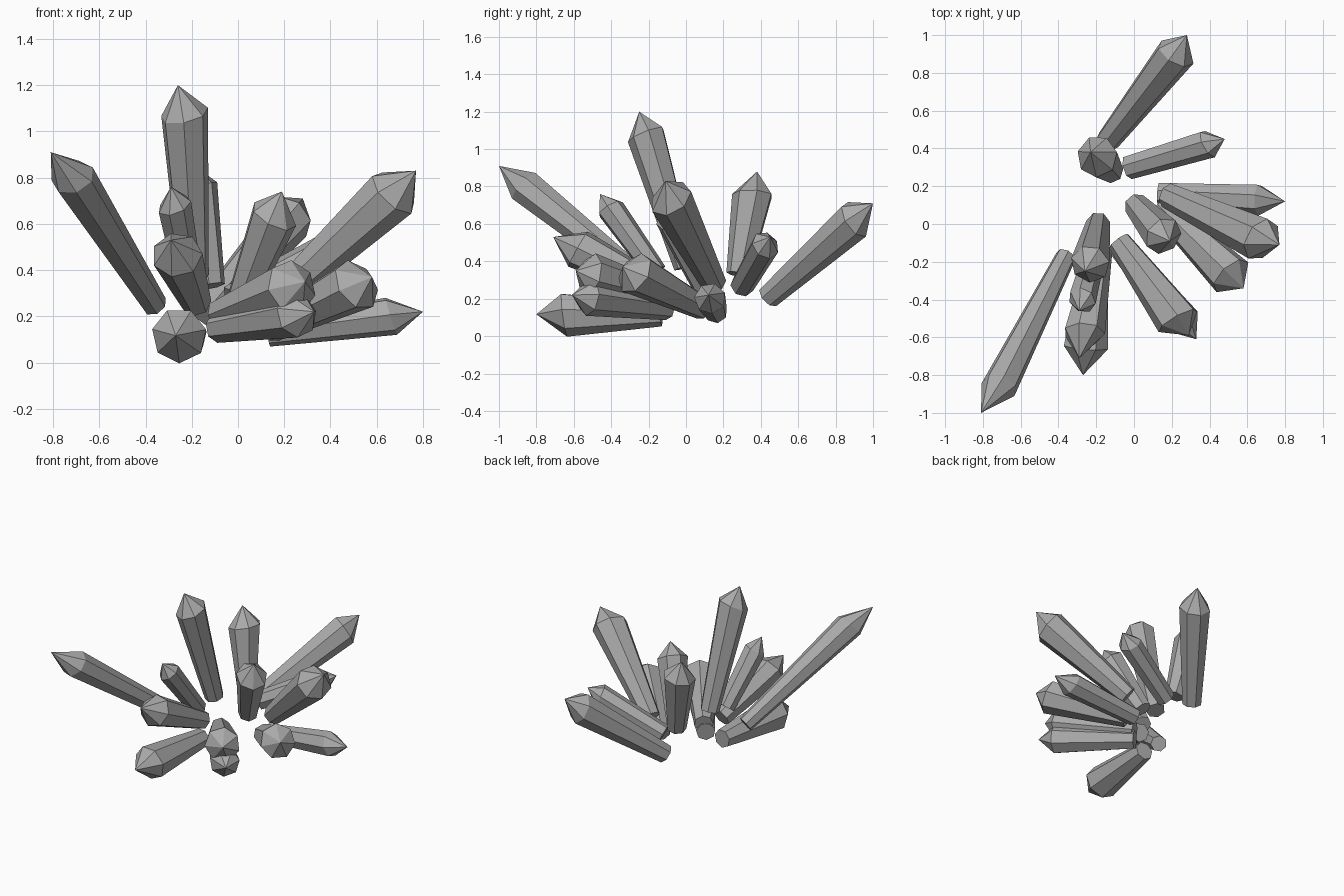
import bpy, bmesh, math, random
from mathutils import Vector

if "Cube" in bpy.data.objects:
    bpy.data.objects.remove(bpy.data.objects["Cube"])

SIDES = 7
random.seed(4)

# Dark grey stone
stone = bpy.data.materials.new("stone")
stone.diffuse_color = (0.4, 0.4, 0.4, 1)
stone.use_nodes = True
stone.node_tree.nodes["Principled BSDF"].inputs["Base Color"].default_value = stone.diffuse_color


def crystal(name, base, tip, r_base, r_top, point, shift=(0, 0, 0)):
    """Tapered prism widening from base to shoulder, closed by a faceted point.
    shift moves the shoulder ring off the axis so the point leans."""
    base, tip, shift = Vector(base), Vector(tip), Vector(shift)
    axis = tip - base
    length = axis.length
    turn = axis.to_track_quat('Z', 'Y')
    roll = random.uniform(0, math.tau)
    slant = random.uniform(0, math.tau)
    bm = bmesh.new()

    low, high = [], []
    for i in range(SIDES):
        a = math.tau * i / SIDES
        d = Vector((math.cos(a + roll), math.sin(a + roll), 0))
        slide = 0.015 * math.cos(a - slant)      # uneven shoulder
        low.append(bm.verts.new(base + turn @ (d * r_base)))
        ring = turn @ (d * r_top + Vector((0, 0, length - point + slide)))
        high.append(bm.verts.new(base + shift + ring))
    apex = bm.verts.new(tip)
    bm.faces.new(low[::-1])
    for i in range(SIDES):
        j = (i + 1) % SIDES
        bm.faces.new((low[i], low[j], high[j], high[i]))
        bm.faces.new((high[i], high[j], apex))

    mesh = bpy.data.meshes.new(name)
    bm.to_mesh(mesh)
    bm.free()
    mesh.materials.append(stone)
    obj = bpy.data.objects.new(name, mesh)
    bpy.context.collection.objects.link(obj)


# name, base centre, tip, base radius, shoulder radius, point length, shoulder shift
CRYSTALS = [
    # back group
    ("back_long_crystal", (-0.14, 0.44, 0.21), (0.28, 1.00, 0.71), 0.065, 0.107, 0.15, (0.015, 0, 0)),
    ("back_upright_crystal", (-0.12, 0.28, 0.33), (-0.23, 0.38, 0.88), 0.065, 0.11, 0.13, (0.01, 0, 0)),
    ("back_thin_crystal", (-0.03, 0.30, 0.27), (0.48, 0.45, 0.53), 0.065, 0.078, 0.10),
    # right group
    ("right_low_crystal", (0.13, 0.16, 0.13), (0.80, 0.12, 0.22), 0.062, 0.085, 0.14),
    ("right_tall_crystal", (0.18, 0.15, 0.28), (0.77, -0.11, 0.83), 0.068, 0.12, 0.14, (0, -0.015, -0.005)),
    ("right_middle_crystal", (0.14, 0.09, 0.15), (0.58, -0.34, 0.37), 0.065, 0.118, 0.10),
    # centre
    ("centre_short_crystal", (0.01, 0.10, 0.26), (0.19, -0.09, 0.74), 0.065, 0.105, 0.12, (0.005, -0.015, 0)),
    ("centre_tall_crystal", (-0.19, 0.00, 0.37), (-0.26, -0.25, 1.20), 0.065, 0.105, 0.13, (0.018, 0, 0)),
    # front group
    ("left_long_crystal", (-0.36, -0.17, 0.25), (-0.81, -1.00, 0.91), 0.055, 0.095, 0.19, (0.022, 0, 0)),
    ("front_upper_crystal", (-0.08, -0.09, 0.21), (0.29, -0.59, 0.35), 0.065, 0.118, 0.10),
    ("front_lower_crystal", (-0.09, -0.10, 0.15), (0.33, -0.61, 0.22), 0.065, 0.10, 0.12),
    ("front_left_crystal", (-0.18, -0.15, 0.26), (-0.29, -0.71, 0.53), 0.065, 0.11, 0.15),
    ("front_left_thin_crystal", (-0.21, -0.16, 0.34), (-0.29, -0.46, 0.76), 0.06, 0.075, 0.10),
    ("front_ground_crystal", (-0.20, -0.13, 0.117), (-0.27, -0.80, 0.117), 0.065, 0.12, 0.15),
]
for spec in CRYSTALS:
    crystal(*spec)
